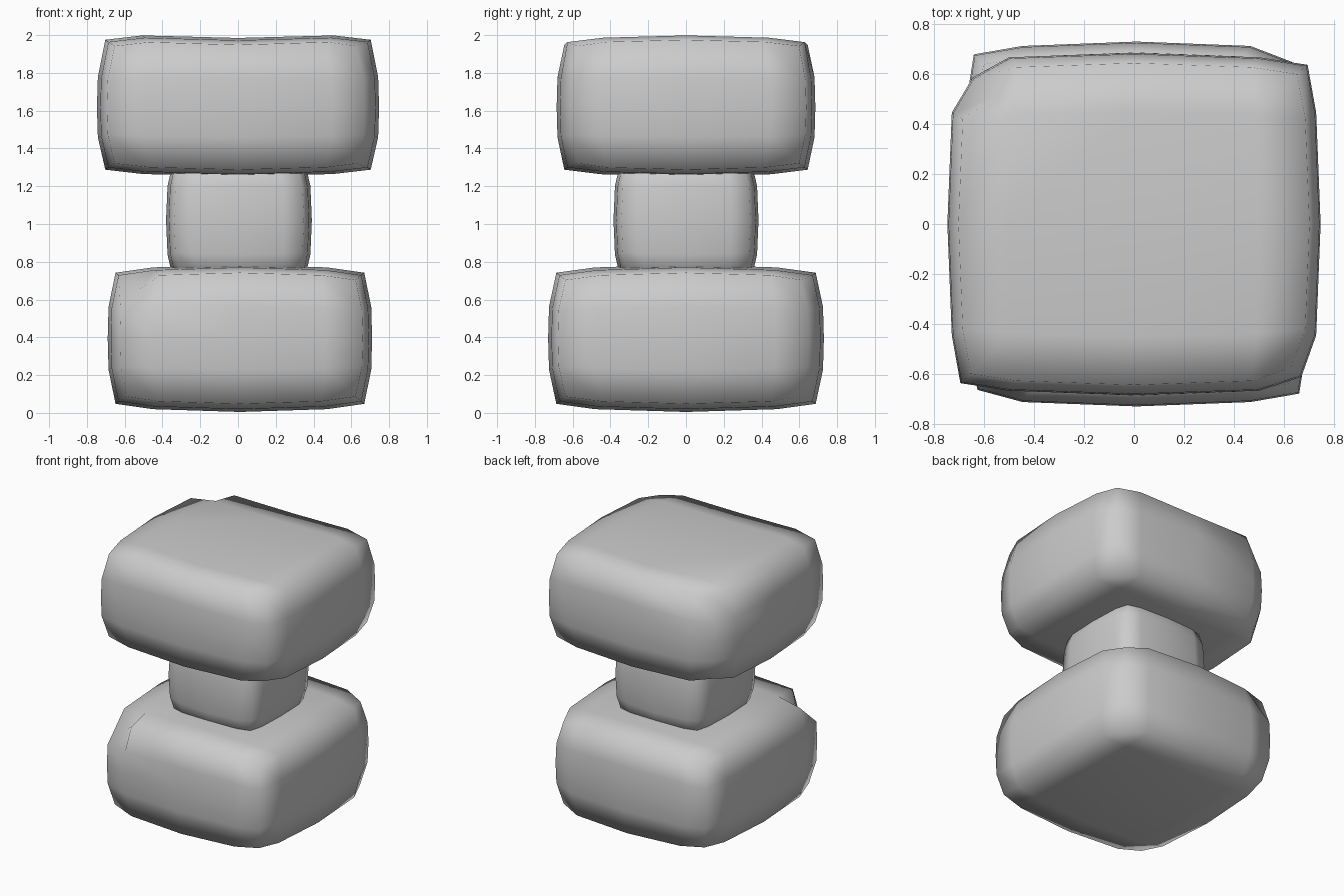
import bpy, bmesh
from mathutils import Vector

if "Cube" in bpy.data.objects:
    bpy.data.objects.remove(bpy.data.objects["Cube"])


def pillow_block(name, centre, half, levels, round_xy, round_z, dents=(), saddle=0.0):
    """Bulging stone block: a gridded cube whose edges fall away from the face centres."""
    bm = bmesh.new()
    bmesh.ops.create_cube(bm, size=2)
    bmesh.ops.subdivide_edges(bm, edges=bm.edges[:], cuts=3, use_grid_fill=True)
    a, b, c = half

    def remap(t, level):
        s = 1 if t > 0 else -1
        return 0.0 if abs(t) < 0.1 else s * (level if abs(t) < 0.9 else 1.0)

    for v in bm.verts:
        u, w, h = (remap(v.co[i], levels[i]) for i in range(3))
        fu, fw, fh = (abs(t) ** 3 for t in (u, w, h))
        p = Vector((a * u * (1 - round_xy * fw) * (1 - round_xy * 0.85 * fh),
                    b * w * (1 - round_xy * fu) * (1 - round_xy * 0.85 * fh),
                    c * h * (1 - round_z * fu) * (1 - round_z * fw)))
        if h == 1:
            p.z += saddle * min(1.0, abs(u) / 0.7)
        # worn vertical corners: side amount, extra amount at the upper tip
        for sx, sy, side, tip in dents:
            if u == sx and w == sy:
                d = tip if h == 1 else side
                p.x -= sx * d
                p.y -= sy * d
                if h == 1:
                    p.z -= max(0.0, tip - side) * 0.8
        v.co = p + Vector(centre)
    for f in bm.faces:
        f.smooth = True
    mesh = bpy.data.meshes.new(name)
    bm.to_mesh(mesh)
    bm.free()
    obj = bpy.data.objects.new(name, mesh)
    bpy.context.collection.objects.link(obj)
    return obj


# Base stone
pillow_block("base_stone", (0.01, 0, 0.395), (0.70, 0.73, 0.39), (0.70, 0.70, 0.48),
             0.07, 0.11, dents=((-1, -1, 0.015, 0.08), (1, 1, 0.03, 0.03)))

# Narrow neck stone, its ends sunk into the two larger stones
pillow_block("neck_stone", (0.005, 0, 1.02), (0.386, 0.384, 0.33), (0.70, 0.70, 0.60),
             0.11, 0.08)

# Cap stone with a slight saddle on top
pillow_block("cap_stone", (0, 0, 1.618), (0.747, 0.685, 0.367), (0.72, 0.70, 0.48),
             0.07, 0.10, dents=((-1, 1, 0.05, 0.09), (1, -1, 0.025, 0.025)), saddle=0.027)
